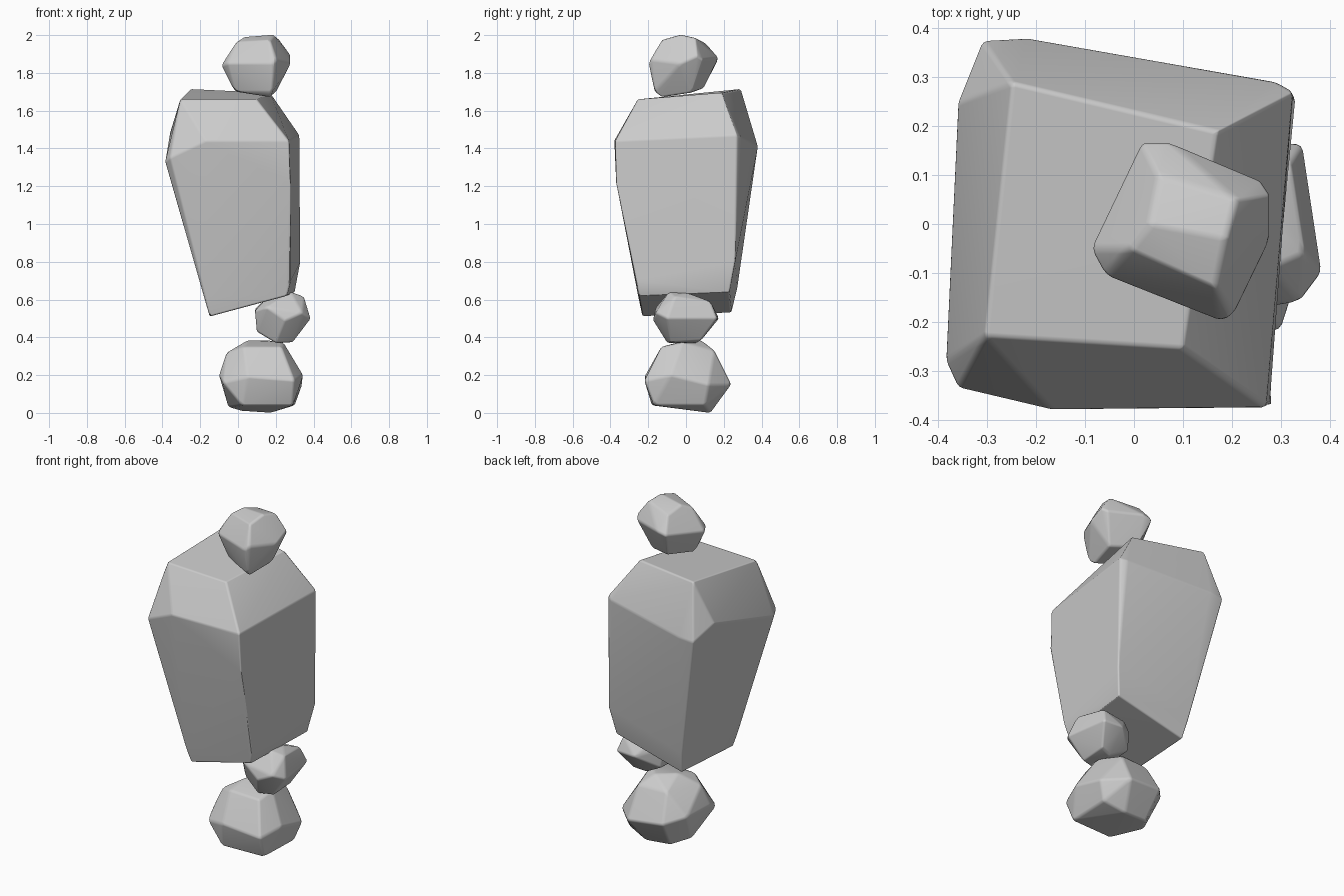
import bpy, bmesh, math


def stone(name, points, soft):
    """Chiselled stone: hull of its corner points, planar facets merged, edges softened."""
    bm = bmesh.new()
    for p in points:
        bm.verts.new(p)
    res = bmesh.ops.convex_hull(bm, input=bm.verts)
    junk = {g for g in res["geom_interior"] + res["geom_unused"]
            if isinstance(g, bmesh.types.BMVert)}
    bmesh.ops.delete(bm, geom=list(junk), context="VERTS")
    bmesh.ops.dissolve_limit(bm, angle_limit=math.radians(4),
                             verts=bm.verts, edges=bm.edges)
    bmesh.ops.recalc_face_normals(bm, faces=bm.faces)
    mesh = bpy.data.meshes.new(name)
    bm.to_mesh(mesh)
    bm.free()
    mesh.shade_smooth()
    ob = bpy.data.objects.new(name, mesh)
    bpy.context.collection.objects.link(ob)
    bev = ob.modifiers.new("soft_edges", "BEVEL")
    bev.width = soft
    bev.segments = 2
    bev.limit_method = "ANGLE"
    bev.angle_limit = math.radians(15)
    ob.modifiers.new("facet_shading", "WEIGHTED_NORMAL")
    return ob


# Wide low stone at the bottom
stone("base_stone", [
    (0.02, -0.18, 0.04), (0.29, -0.17, 0.04), (-0.05, 0.02, 0.03), (0.17, 0.13, 0.0),
    (0.02, 0.12, 0.01), (0.30, 0.10, 0.04),
    (-0.10, -0.09, 0.20), (-0.08, -0.17, 0.16), (0.05, -0.22, 0.19), (0.30, -0.22, 0.17),
    (0.345, -0.08, 0.20), (0.34, 0.12, 0.15), (0.22, 0.24, 0.15), (0.0, 0.22, 0.17),
    (-0.09, 0.12, 0.20),
    (-0.06, -0.06, 0.32), (0.03, -0.12, 0.35), (0.23, -0.13, 0.35), (0.05, 0.0, 0.385),
    (0.24, -0.02, 0.375), (0.15, 0.08, 0.385), (0.21, 0.15, 0.33), (0.03, 0.14, 0.33),
], 0.012)

# Small stone wedged above the base
stone("wedge_stone", [
    (0.20, -0.10, 0.37), (0.29, -0.08, 0.375), (0.22, 0.06, 0.37), (0.29, 0.08, 0.385),
    (0.10, -0.07, 0.43), (0.11, 0.08, 0.43),
    (0.25, -0.175, 0.49), (0.34, -0.16, 0.53), (0.385, -0.10, 0.50), (0.345, 0.165, 0.50),
    (0.22, 0.175, 0.50), (0.09, 0.07, 0.55), (0.09, -0.09, 0.54), (0.15, -0.16, 0.56),
    (0.28, -0.09, 0.64), (0.35, -0.06, 0.615), (0.29, 0.01, 0.635), (0.32, 0.13, 0.59),
    (0.15, -0.06, 0.605), (0.15, 0.10, 0.59),
], 0.01)

# Tall tapering main stone
stone("tall_stone", [
    # slanted underside
    (-0.15, -0.23, 0.51), (0.26, -0.25, 0.62), (0.30, 0.23, 0.64), (-0.14, 0.24, 0.53),
    # flared lower edge
    (-0.17, -0.25, 0.60), (0.28, -0.26, 0.70), (0.33, 0.26, 0.80), (-0.16, 0.27, 0.65),
    # shoulders
    (-0.385, -0.28, 1.33), (-0.36, -0.335, 1.35), (-0.17, -0.38, 1.44),
    (0.27, -0.375, 1.44), (0.28, -0.37, 1.22), (0.325, 0.27, 1.47), (0.29, 0.29, 1.46),
    (-0.22, 0.38, 1.41), (-0.31, 0.375, 1.40), (-0.36, 0.25, 1.48),
    # sloping top
    (-0.305, -0.23, 1.66), (0.10, -0.255, 1.66), (0.17, 0.19, 1.695), (-0.25, 0.29, 1.715),
], 0.015)

# Turned cube-like stone at the top
stone("top_stone", [
    (-0.02, -0.06, 1.70), (0.17, -0.13, 1.67), (0.20, 0.03, 1.695), (0.06, 0.09, 1.715),
    (0.18, -0.17, 1.70),
    (-0.09, -0.05, 1.84), (-0.06, -0.105, 1.85), (0.18, -0.20, 1.85), (0.205, -0.185, 1.87),
    (0.28, -0.03, 1.85), (0.28, 0.06, 1.89), (0.26, 0.09, 1.87), (0.07, 0.17, 1.88),
    (0.015, 0.17, 1.87),
    (-0.01, -0.05, 1.965), (0.17, -0.13, 1.975), (0.19, -0.03, 2.003), (0.03, 0.0, 1.99),
    (0.21, 0.05, 1.985), (0.05, 0.10, 1.96),
], 0.012)
